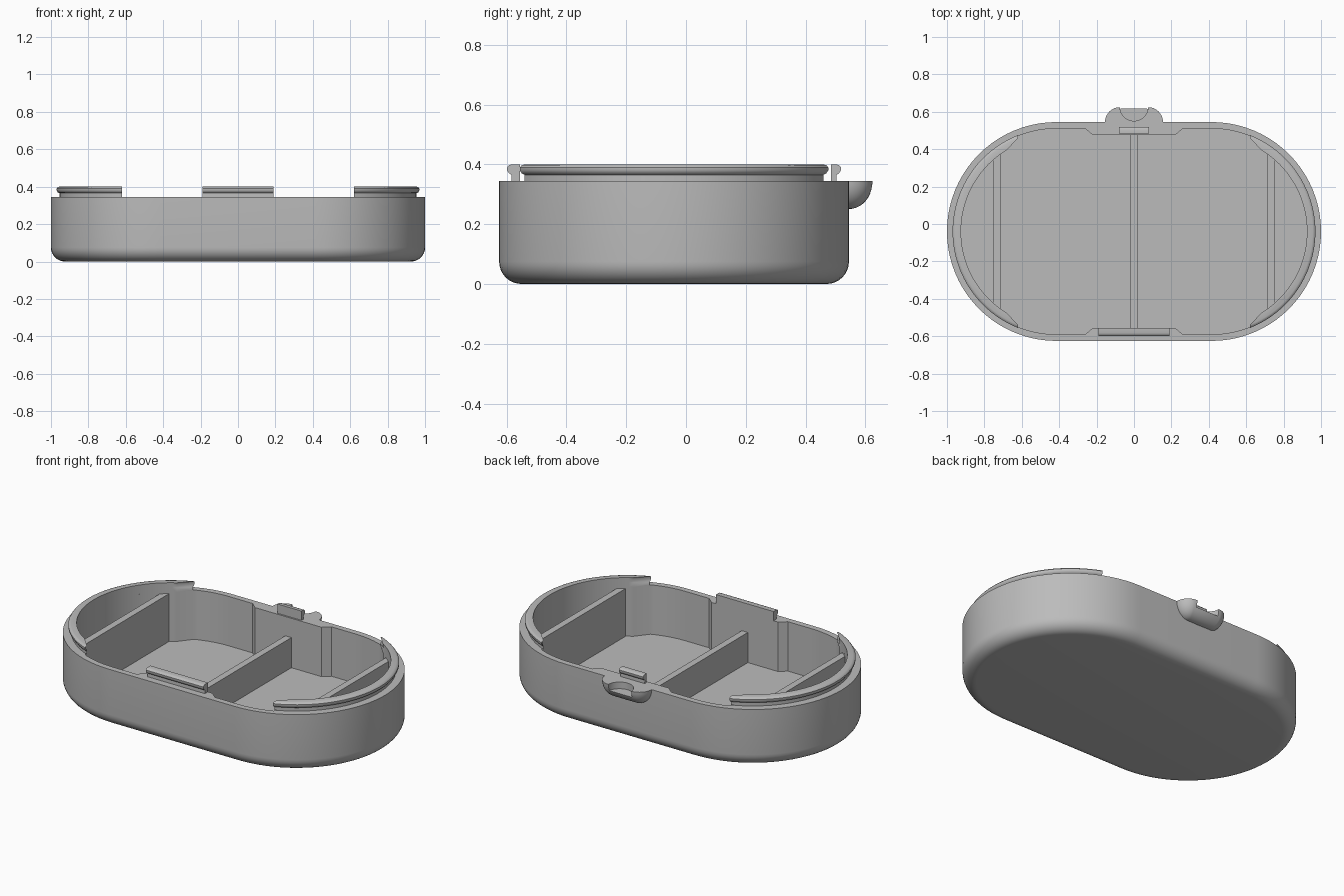
import bpy
import bmesh
from math import cos, sin, acos, pi, sqrt, radians
from mathutils import Vector

cube = bpy.data.objects.get("Cube")
if cube:
    bpy.data.objects.remove(cube, do_unlink=True)

CY = -0.04       # middle of the tray in y
HALF = 0.415     # centre of each round end
R = 0.585        # outer radius
R_THIN, R_THICK = 0.55, 0.51
RIM, FLOOR, TOP = 0.345, 0.05, 0.40

grey = bpy.data.materials.new("light grey plastic")
grey.use_nodes = True
colour = (0.5, 0.5, 0.5, 1)
grey.diffuse_color = colour
grey.node_tree.nodes["Principled BSDF"].inputs["Base Color"].default_value = colour


def make_object(name, bm):
    bmesh.ops.recalc_face_normals(bm, faces=bm.faces)
    mesh = bpy.data.meshes.new(name)
    bm.to_mesh(mesh)
    bm.free()
    mesh.materials.append(grey)
    obj = bpy.data.objects.new(name, mesh)
    bpy.context.collection.objects.link(obj)
    return obj


def select_only(obj):
    bpy.ops.object.select_all(action='DESELECT')
    obj.select_set(True)
    bpy.context.view_layer.objects.active = obj


def smooth(obj):
    select_only(obj)
    bpy.ops.object.shade_smooth_by_angle(angle=radians(35))


def loft(name, rings):
    """Closed solid through a stack of rings with equal point counts."""
    bm = bmesh.new()
    loops = [[bm.verts.new(p) for p in ring] for ring in rings]
    n = len(loops[0])
    for low, high in zip(loops, loops[1:]):
        for i in range(n):
            j = (i + 1) % n
            bm.faces.new((low[i], low[j], high[j], high[i]))
    bm.faces.new(loops[0][::-1])
    bm.faces.new(loops[-1])
    return make_object(name, bm)


def cut(obj, cutter):
    cutter.hide_render = True
    mod = obj.modifiers.new("cut", 'BOOLEAN')
    mod.operation = 'DIFFERENCE'
    mod.solver = 'EXACT'
    mod.object = cutter
    select_only(obj)
    bpy.ops.object.modifier_apply(modifier=mod.name)
    bpy.data.objects.remove(cutter, do_unlink=True)


def arc(r, a0, a1, steps):
    return [(HALF + r * cos(a0 + (a1 - a0) * i / steps),
             r * sin(a0 + (a1 - a0) * i / steps)) for i in range(steps + 1)]


def at_height(points, z):
    return [(x, y + CY, z) for x, y in points]


def stadium(r):
    right = arc(r, -pi / 2, pi / 2, 40)
    return right + [(-x, -y) for x, y in right]


def box(name, x, half_thick, half_len, top):
    ring = [(x + sx * half_thick, sy * half_len)
            for sx, sy in ((-1, -1), (1, -1), (1, 1), (-1, 1))]
    return loft(name, [at_height(ring, z) for z in (FLOOR - 0.02, top)])


# Tray shell with rounded bottom edge
FILLET = 0.075
rings = []
for i in range(9):
    a = pi / 2 * i / 8
    rings.append(at_height(stadium(R - FILLET + FILLET * sin(a)),
                           FILLET * (1 - cos(a))))
rings.append(at_height(stadium(R), RIM))
tray = loft("tray_shell", rings)

# Cavity: thick at the round ends and at the middle of the long walls
x_end, x_in = 0.62 - HALF, 0.68 - HALF
end_thin, end_thick = acos(x_end / R_THIN), acos(x_in / R_THICK)
quarter = (arc(R_THICK, 0, end_thick, 24) + arc(R_THIN, end_thin, pi / 2, 8)
           + [(0.26, R_THIN), (0.22, 0.515)])
upper = quarter + [(-x, y) for x, y in quarter[::-1]]
outline = upper + [(-x, -y) for x, y in upper[1:-1]]
cut(tray, loft("cavity_cutter", [at_height(outline, z) for z in (FLOOR, 0.6)]))
smooth(tray)

# Dividers
box("centre_divider", 0, 0.02, 0.535, 0.23)
for side, x in (("left", 0.735), ("right", -0.735)):
    box(side + "_divider", x, 0.02, 0.42, 0.335)

# Snap lips on the round ends: a neck with a bead on top
LIP = [(0.54, RIM), (0.54, 0.365), (0.549, 0.37), (0.555, 0.38),
       (0.555, 0.39), (0.549, 0.397), (0.54, TOP)]
for side, sign in (("left", 1), ("right", -1)):
    rings = []
    for r, z in LIP:
        a = acos(x_end / r)
        ring = arc(r, -a, a, 40) + arc(R_THICK, end_thick, -end_thick, 40)
        rings.append(at_height([(sign * x, y) for x, y in ring], z))
    smooth(loft(side + "_snap_lip", rings))

# Straight snap clips on the long walls
for name, sign, half, inner in (("front_clip", -1, 0.19, 0.515),
                                ("back_clip", 1, 0.08, 0.525)):
    profile = [(inner, RIM - 0.03), (0.545, RIM - 0.03)]
    profile += [(r + 0.003, z) for r, z in LIP[1:]]
    profile += [(inner, TOP)]
    smooth(loft(name, [[(x, CY + sign * y, z) for y, z in profile]
                       for x in (-half, half)]))

# Thumb tab: half capsule on the back wall with a scooped notch
bm = bmesh.new()
bmesh.ops.create_uvsphere(bm, u_segments=32, v_segments=20, radius=0.08)
for v in bm.verts:
    if abs(v.co.x) > 0.001:
        v.co.x += 0.075 if v.co.x > 0 else -0.075
    v.co.z *= 1.18
    v.co += Vector((0, CY + R, RIM))
for point, normal in (((0, 0, RIM), (0, 0, 1)), ((0, CY + R - 0.02, 0), (0, -1, 0))):
    bmesh.ops.bisect_plane(bm, geom=bm.verts[:] + bm.edges[:] + bm.faces[:],
                           plane_co=point, plane_no=normal, clear_outer=True)
    bmesh.ops.holes_fill(bm, edges=[e for e in bm.edges if e.is_boundary])
tab = make_object("thumb_tab", bm)
circle = [(0.076 * cos(pi * i / 16), 0.627 + 0.076 * sin(pi * i / 16)) for i in range(32)]
cut(tab, loft("scoop_cutter", [[(x, y, z) for x, y in circle] for z in (0.305, 0.5)]))
smooth(tab)
